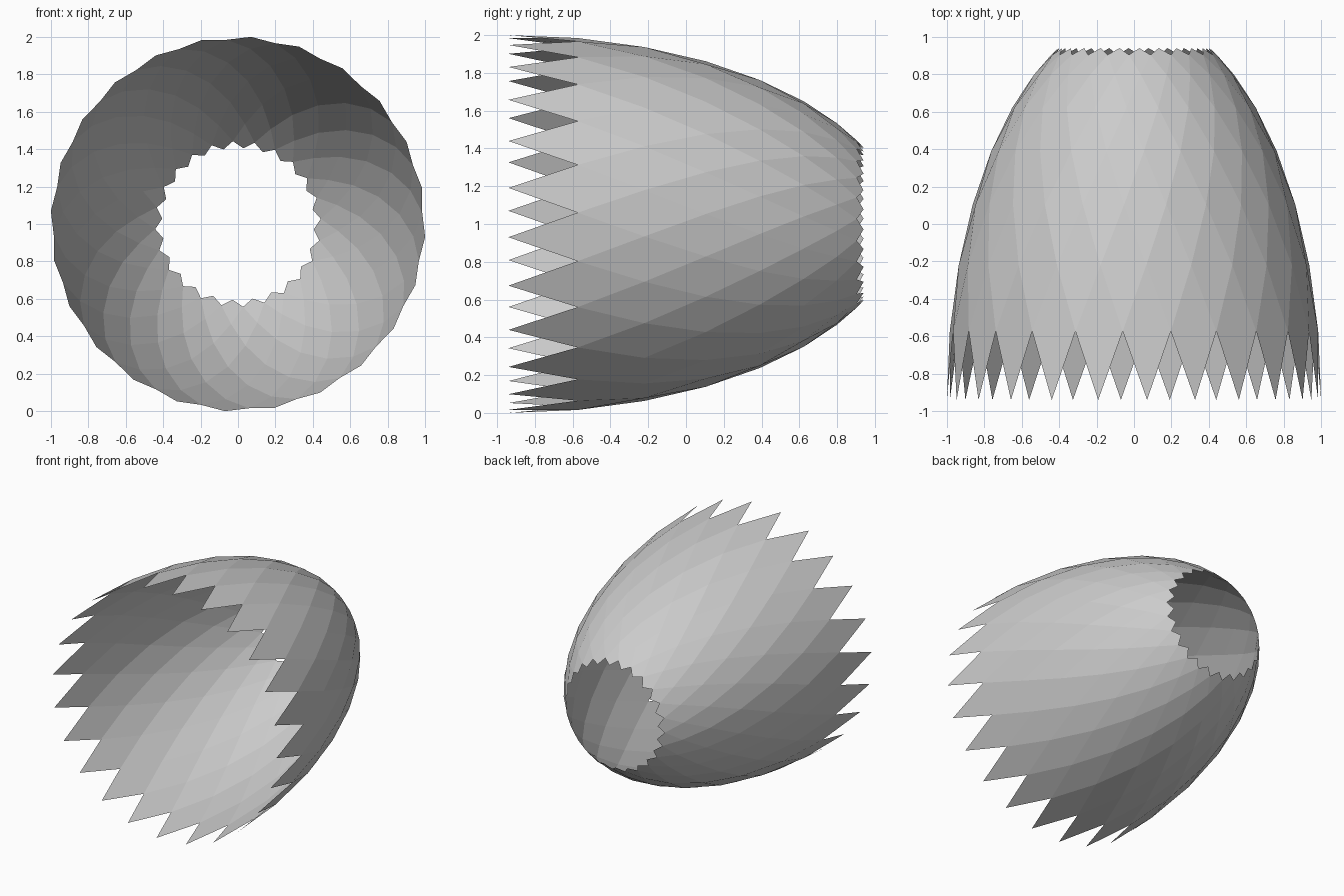
import bpy, bmesh
from math import sin, cos, pi, sqrt, radians

if "Cube" in bpy.data.objects:
    bpy.data.objects.remove(bpy.data.objects["Cube"])

SIDES = 24          # points per ring
ROWS = 8            # ring steps from wide mouth to narrow mouth
HALF_LEN = 0.94
RADIUS = 1.0024
ELLIPSE = 2.056     # length of the elliptical profile
START = radians(4)  # first mouth tip, clockwise from the top

bm = bmesh.new()

# Staggered rings that get closer together towards the narrow mouth
rings = []
for k in range(ROWS + 1):
    along = 2 * HALF_LEN * sin(k / ROWS * pi / 2)
    r = RADIUS * sqrt(1 - (along / ELLIPSE) ** 2)
    ring = []
    for i in range(SIDES):
        a = START + (i + 0.5 * (k % 2)) * 2 * pi / SIDES
        ring.append(bm.verts.new((r * sin(a), along - HALF_LEN, 1 + r * cos(a))))
    rings.append(ring)

# Diamond panels, each spanning two ring steps, leave both mouths toothed
for k in range(ROWS - 1):
    for i in range(SIDES):
        left = (i - 1 + k % 2) % SIDES
        right = (left + 1) % SIDES
        bm.faces.new((rings[k][i], rings[k + 1][left],
                      rings[k + 2][i], rings[k + 1][right]))

bmesh.ops.recalc_face_normals(bm, faces=bm.faces)
mesh = bpy.data.meshes.new("diamond_shell")
bm.to_mesh(mesh)
bm.free()
shell = bpy.data.objects.new("diamond_shell", mesh)
bpy.context.collection.objects.link(shell)
